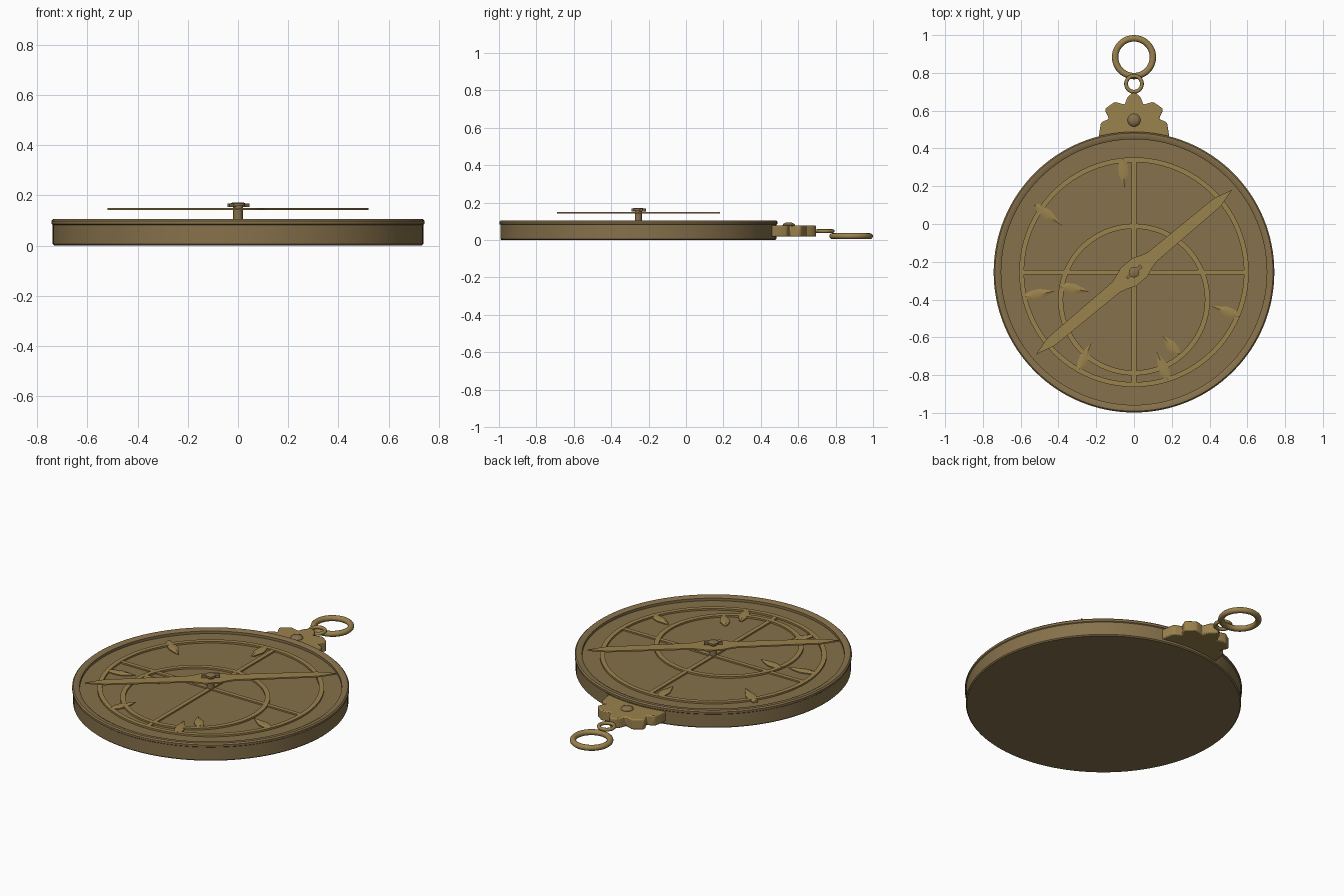
import bpy, bmesh, math
from mathutils import Vector, Matrix

if "Cube" in bpy.data.objects:
    bpy.data.objects.remove(bpy.data.objects["Cube"])

CY = -0.255          # centre of the disc
PLATE, RETE = 0.083, 0.093


def material(name, rgb):
    m = bpy.data.materials.new(name)
    m.diffuse_color = (*rgb, 1)
    m.use_nodes = True
    m.node_tree.nodes["Principled BSDF"].inputs["Base Color"].default_value = m.diffuse_color
    return m


DARK = material("aged_brass", (0.24, 0.165, 0.07))
BRIGHT = material("polished_brass", (0.33, 0.225, 0.075))


def finish(name, bm, mat, loc=(0, 0, 0), rot=0, bevel=0):
    bmesh.ops.recalc_face_normals(bm, faces=bm.faces)
    me = bpy.data.meshes.new(name)
    bm.to_mesh(me)
    bm.free()
    ob = bpy.data.objects.new(name, me)
    bpy.context.collection.objects.link(ob)
    ob.location = loc
    ob.rotation_euler.z = rot
    me.materials.append(mat)
    if bevel:
        mod = ob.modifiers.new("Bevel", 'BEVEL')
        mod.width = bevel
        mod.segments = 2
        mod.limit_method = 'ANGLE'
    bpy.ops.object.select_all(action='DESELECT')
    ob.select_set(True)
    bpy.context.view_layer.objects.active = ob
    bpy.ops.object.shade_smooth_by_angle(angle=math.radians(35))
    return ob


def lathe(name, profile, mat, loc, steps=96, closed=False):
    # Spin an (r, z) profile around the vertical axis
    bm = bmesh.new()
    vs = [bm.verts.new((r, 0, z)) for r, z in profile]
    n = len(vs)
    es = [bm.edges.new((vs[i], vs[(i + 1) % n])) for i in range(n if closed else n - 1)]
    bmesh.ops.spin(bm, geom=vs + es, axis=(0, 0, 1), cent=(0, 0, 0),
                   angle=math.tau, steps=steps, use_duplicate=False)
    bmesh.ops.remove_doubles(bm, verts=bm.verts, dist=1e-5)
    return finish(name, bm, mat, loc)


def slab(name, outline, z0, z1, mat, loc=(0, 0, 0), rot=0, bevel=0):
    # Extrude a flat outline from z0 to z1
    bm = bmesh.new()
    face = bm.faces.new([bm.verts.new((x, y, z0)) for x, y in outline])
    ext = bmesh.ops.extrude_face_region(bm, geom=[face])
    bmesh.ops.translate(bm, vec=(0, 0, z1 - z0),
                        verts=[v for v in ext["geom"] if isinstance(v, bmesh.types.BMVert)])
    return finish(name, bm, mat, loc, rot, bevel)


def flat_ring(name, r_in, r_out, cy):
    return lathe(name, [(r_in, PLATE - .002), (r_out, PLATE - .002), (r_out, RETE), (r_in, RETE)],
                 BRIGHT, (0, cy, 0), closed=True)


def torus(name, r, w, h, loc):
    prof = [(r + w * math.cos(a), h * math.sin(a)) for a in (math.tau * k / 12 for k in range(12))]
    return lathe(name, prof, BRIGHT, loc, 48, True)


def rect(x, y):
    return [(-x, -y), (x, -y), (x, y), (-x, y)]


# Body: round case with raised lipped rim and recessed plate
lathe("body", [(0, 0), (.732, 0), (.738, .006), (.738, .082), (.743, .086), (.743, .098),
               (.736, .105), (.716, .105), (.703, .098), (.703, PLATE), (0, PLATE)],
      DARK, (0, CY, 0), 128)

# Openwork star map: outer ring, off-centre ring and cross bars
flat_ring("outer_ring", .582, .608, CY)
flat_ring("ecliptic_ring", .375, .402, -.40)
slab("vertical_bar", rect(.0125, .59), PLATE - .002, RETE - .001, BRIGHT, (0, CY, 0))
slab("horizontal_bar", rect(.59, .0125), PLATE - .002, RETE - .0015, BRIGHT, (0, CY, 0))

# Leaf-shaped star pointers, each from base to tip with a raised ridge
pointers = [((-.06, .345), (-.05, .19)), ((-.525, .10), (-.38, -.01)),
            ((-.575, -.385), (-.42, -.355)), ((-.39, -.33), (-.238, -.358)),
            ((.56, -.49), (.41, -.435)), ((.235, -.69), (.15, -.59)),
            ((.18, -.825), (.12, -.675)), ((-.29, -.77), (-.226, -.63))]
for i, (base, tip) in enumerate(pointers):
    d = Vector(tip) - Vector(base)
    L = d.length
    half = [(0, .014), (L * .25, .025), (L * .5, .027), (L * .75, .014)]
    bm = bmesh.new()
    rows = [[bm.verts.new(p) for p in ((x, -w, PLATE - .002), (x, -w, RETE - .004),
                                       (x, 0, RETE + .003), (x, w, RETE - .004),
                                       (x, w, PLATE - .002))] for x, w in half]
    end = bm.verts.new((L, 0, RETE - .003))
    for a, b in zip(rows, rows[1:]):
        for k in range(5):
            bm.faces.new((a[k], a[(k + 1) % 5], b[(k + 1) % 5], b[k]))
    for k in range(5):
        bm.faces.new((rows[-1][k], rows[-1][(k + 1) % 5], end))
    bm.faces.new(rows[0])
    finish(f"star_pointer_{i + 1}", bm, BRIGHT, (*base, 0), math.atan2(d.y, d.x))

# Rule: tapered pointer with a swollen hub, symmetric about both axes
angle = math.radians(40)
quarter = [(.678, 0), (.575, .028), (.125, .034), (.085, .045), (.04, .063)]
upper = quarter + [(-x, y) for x, y in reversed(quarter)]
outline = upper + [(-x, -y) for x, y in upper[1:-1]]
slab("rule", outline, .141, .149, BRIGHT, (0, CY, 0), angle)

# Centre pin, its cap and the wedge that locks it
lathe("pin", [(0, PLATE - .002), (.019, PLATE - .002), (.019, .157), (.028, .157),
              (.028, .168), (.022, .172), (0, .172)], DARK, (0, CY, 0), 32)
slab("pin_wedge", [(-.05, -.007), (.05, -.011), (.05, .011), (-.05, .007)],
     .154, .168, DARK, (0, CY, 0), angle)

# Throne: scalloped crown with a domed rivet
left = [(-.188, .455), (-.176, .53), (-.168, .542), (-.132, .556), (-.153, .60), (-.15, .613),
        (-.108, .642), (-.095, .645), (-.05, .632), (-.034, .672), (-.018, .686)]
slab("throne", left + [(0, .698)] + [(-x, y) for x, y in reversed(left)],
     .018, .078, BRIGHT, bevel=.006)
lathe("throne_rivet", [(.034, .07), (.034, .08), (.028, .088), (.016, .093), (0, .095)],
      DARK, (0, .55, 0), 32)

# Shackle and suspension ring
torus("shackle", .042, .010, .010, (0, .742, .048))
torus("suspension_ring", .100, .017, .016, (0, .883, .021))
